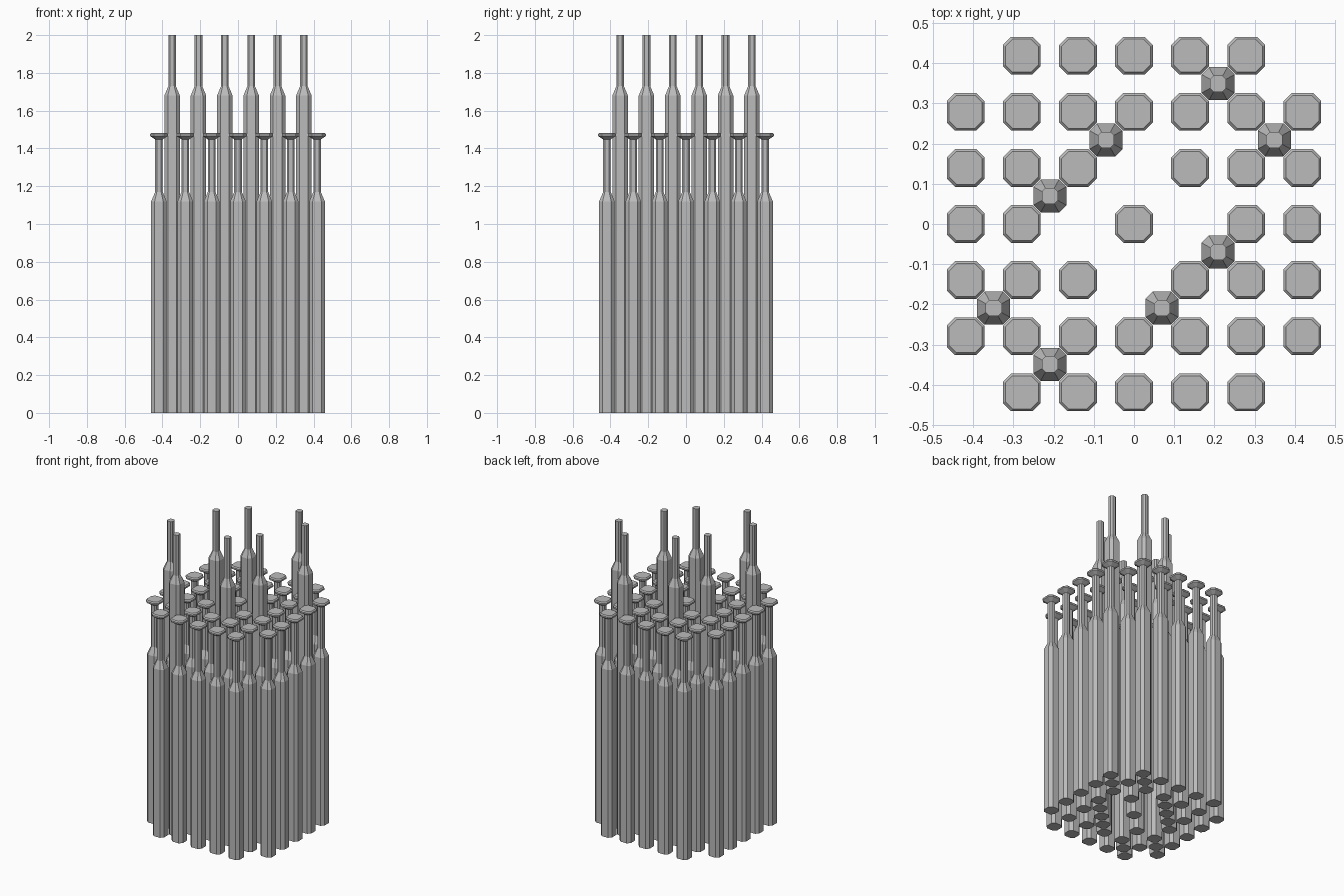
import bpy
import bmesh

PITCH = 0.1395   # spacing of the rod grid
CHAMFER = 0.44   # corner cut as a share of the half width

cube = bpy.data.objects.get("Cube")
if cube:
    bpy.data.objects.remove(cube, do_unlink=True)

# One plain metal for everything
metal = bpy.data.materials.new("grey_metal")
metal.use_nodes = True
GREY = (0.5, 0.5, 0.5, 1.0)
metal.diffuse_color = GREY
metal.node_tree.nodes["Principled BSDF"].inputs["Base Color"].default_value = GREY


def octagon(r):
    """Corners of a square with cut corners, counter-clockwise."""
    c = r * (1 - CHAMFER)
    return [(r, -c), (r, c), (c, r), (-c, r), (-r, c), (-r, -c), (-c, -r), (c, -r)]


def rod_mesh(name, profile):
    """Stack octagons along z from (half width, height) pairs."""
    bm = bmesh.new()
    rings = [[bm.verts.new((x, y, z)) for x, y in octagon(r)] for r, z in profile]
    for low, high in zip(rings, rings[1:]):
        for i in range(8):
            j = (i + 1) % 8
            bm.faces.new((low[i], low[j], high[j], high[i]))
    bm.faces.new(reversed(rings[0]))
    bm.faces.new(rings[-1])
    mesh = bpy.data.meshes.new(name)
    bm.to_mesh(mesh)
    bm.free()
    mesh.materials.append(metal)
    return mesh


def place(name, mesh, col, row):
    obj = bpy.data.objects.new(name, mesh)
    obj.location = (col * PITCH, row * PITCH, 0)
    bpy.context.collection.objects.link(obj)


# Short rods: body, shoulder, stem and a flared cap
short = rod_mesh("short_rod", [
    (0.041, 0), (0.041, 1.12), (0.02, 1.17), (0.02, 1.448),
    (0.047, 1.466), (0.047, 1.476), (0.041, 1.483)])

# Tall rods: body, shoulder and a slim tip
tall = rod_mesh("tall_rod", [
    (0.041, 0), (0.041, 1.68), (0.02, 1.73), (0.02, 2.0)])

# Square grid without its corners and the four cells around the middle
for col in range(-3, 4):
    for row in range(-3, 4):
        corner = abs(col) == 3 and abs(row) == 3
        beside_middle = abs(col) + abs(row) == 1
        if not corner and not beside_middle:
            place("short_rod", short, col, row)

# Tall rods between the cells, mirrored across both diagonals
for col, row in [(1.5, 2.5), (-0.5, 1.5)]:
    for x, y in [(col, row), (row, col), (-col, -row), (-row, -col)]:
        place("tall_rod", tall, x, y)
